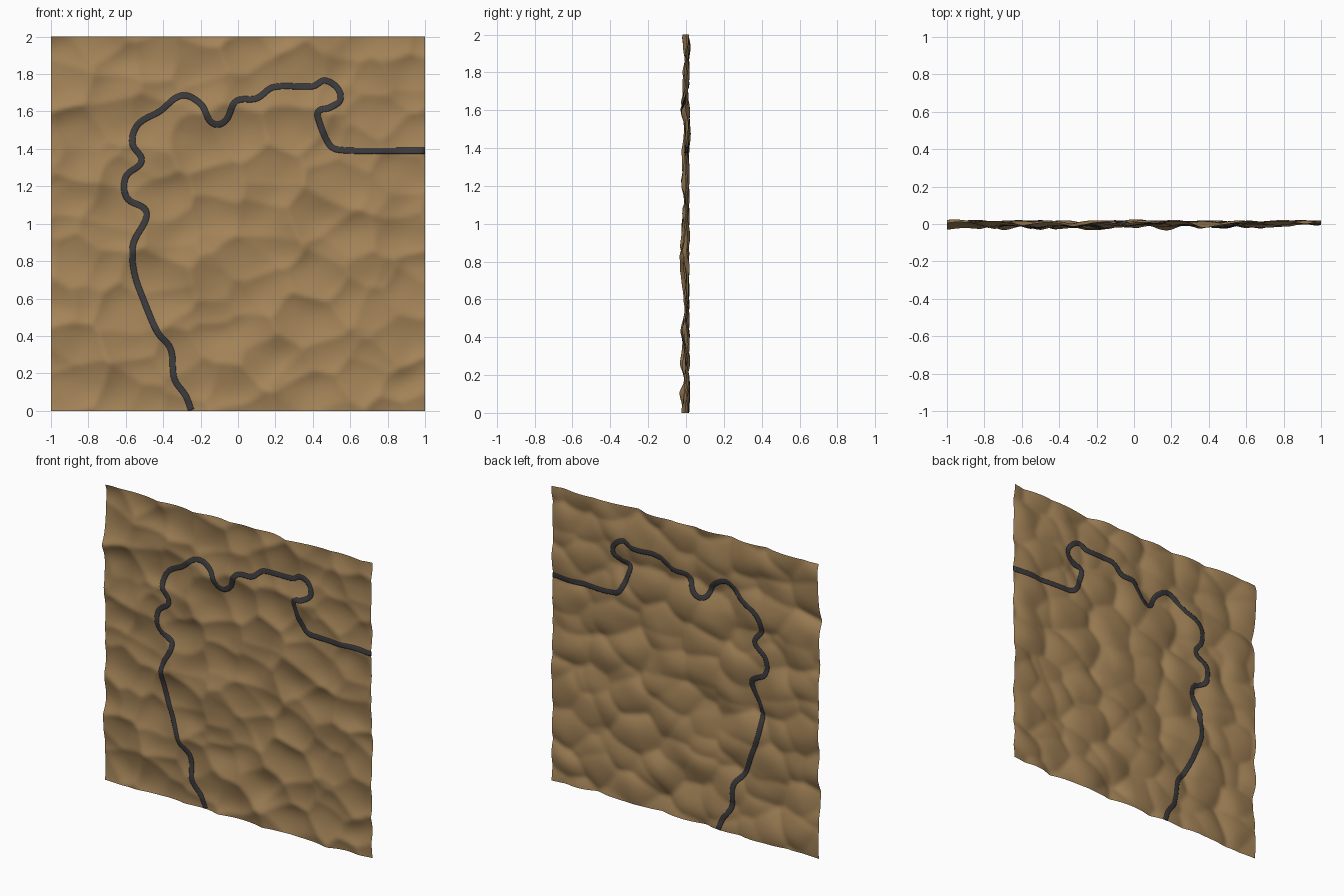
import bpy, bmesh
from mathutils import Vector, noise

if "Cube" in bpy.data.objects:
    bpy.data.objects.remove(bpy.data.objects["Cube"])


def material(name, rgb):
    m = bpy.data.materials.new(name)
    m.diffuse_color = (*rgb, 1)
    m.use_nodes = True
    m.node_tree.nodes["Principled BSDF"].inputs["Base Color"].default_value = m.diffuse_color
    return m


def cells(x, z):
    # rounded cells bulging to the back, with creases between them
    w = 0.05 * noise.noise(Vector((x * 4, z * 4, 2.0)))
    d = noise.voronoi(Vector(((x + w) * 4.4 + 20.3, (z - w) * 5.2 + 11.7, 5.4)))[0]
    return d[0] ** 2


def height(x, z):
    # average a few samples to soften the creases
    r = 0.016
    near = ((0, 0), (r, 0), (-r, 0), (0, r), (0, -r))
    h = 0.019 - 0.056 * sum(cells(x + a, z + b) for a, b in near) / 5
    h += 0.010 * noise.noise(Vector((x * 5 + 3, z * 5 + 8, 7.5)))
    return max(-0.034, min(0.034, h))


def add_object(name, bm, mat):
    bmesh.ops.recalc_face_normals(bm, faces=bm.faces)
    if sum(f.normal.y * f.calc_area() for f in bm.faces) > 0:
        bmesh.ops.reverse_faces(bm, faces=bm.faces)
    for f in bm.faces:
        f.smooth = True
    mesh = bpy.data.meshes.new(name)
    bm.to_mesh(mesh)
    bm.free()
    mesh.materials.append(mat)
    ob = bpy.data.objects.new(name, mesh)
    bpy.context.collection.objects.link(ob)
    return ob


# Rippled upright sheet
bm = bmesh.new()
bmesh.ops.create_grid(bm, x_segments=180, y_segments=180, size=1)
for v in bm.verts:
    x, z = v.co.x, v.co.y + 1
    v.co = (x, height(x, z), z)
add_object("rippled_sheet", bm, material("tan_earth", (0.38, 0.235, 0.1)))

# Winding dark band, flush with the sheet (x, z)
path = [(-.25, .004), (-.28, .08), (-.34, .17), (-.36, .33), (-.43, .42),
        (-.50, .58), (-.555, .74), (-.56, .89), (-.49, 1.06), (-.595, 1.14),
        (-.60, 1.25), (-.515, 1.335), (-.565, 1.43), (-.535, 1.53),
        (-.42, 1.60), (-.30, 1.685), (-.20, 1.64), (-.15, 1.55),
        (-.107, 1.53), (-.06, 1.56), (-.01, 1.655), (.10, 1.67),
        (.19, 1.73), (.40, 1.735), (.465, 1.765), (.535, 1.72), (.545, 1.66),
        (.49, 1.62), (.43, 1.60), (.435, 1.545), (.49, 1.42), (.54, 1.395),
        (.75, 1.39), (1.0, 1.39)]


def smooth_path(points, steps=10):
    p = [Vector(q) for q in points]
    p = [2 * p[0] - p[1]] + p + [2 * p[-1] - p[-2]]
    out = []
    for i in range(1, len(p) - 2):
        a, b, c, d = p[i - 1:i + 3]
        span = (c - b).length
        # tangents match the span length so bends stay round
        ta, tb = (c - a).normalized() * span, (d - b).normalized() * span
        for k in range(steps):
            t = k / steps
            t2, t3 = t * t, t * t * t
            out.append(b * (2 * t3 - 3 * t2 + 1) + ta * (t3 - 2 * t2 + t)
                       + c * (3 * t2 - 2 * t3) + tb * (t3 - t2))
    return out + [p[-2]]


pts = smooth_path(path)
bm = bmesh.new()
previous = None
for i, q in enumerate(pts):
    along = (pts[min(i + 1, len(pts) - 1)] - pts[max(i - 1, 0)]).normalized()
    side = Vector((-along.y, along.x))
    row = []
    for k in (-1, -0.5, 0, 0.5, 1):
        s = q + side * 0.016 * k
        s = Vector((min(s.x, 1), max(s.y, 0)))
        row.append(bm.verts.new((s.x, height(s.x, s.y), s.y)))
    if previous:
        for k in range(4):
            bm.faces.new((previous[k], previous[k + 1], row[k + 1], row[k]))
    previous = row
line = add_object("winding_band", bm, material("dark_grey", (0.045, 0.045, 0.05)))
thick = line.modifiers.new("thickness", "SOLIDIFY")
thick.thickness = 0.006
thick.offset = 0
